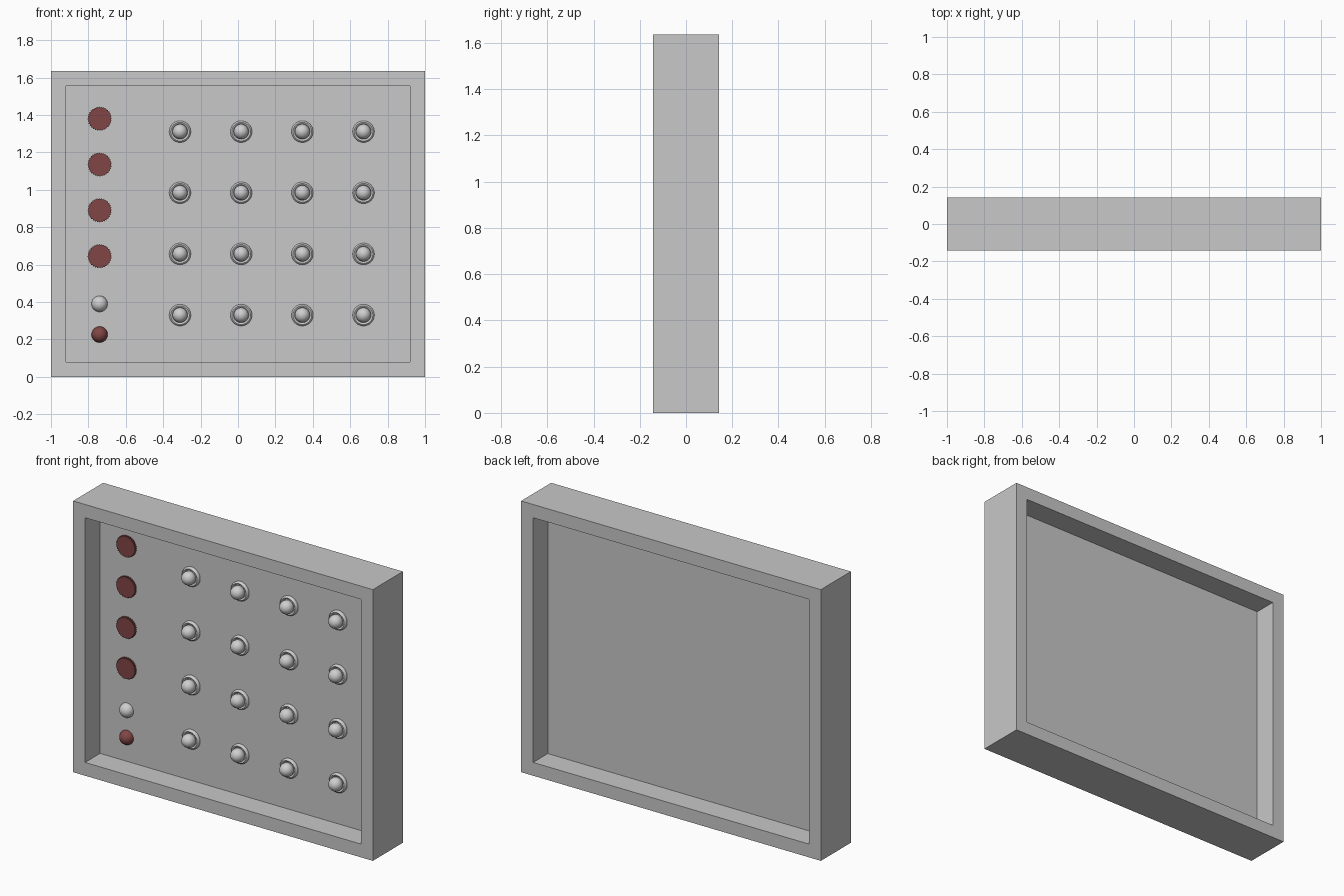
import bpy, bmesh, math

if "Cube" in bpy.data.objects:
    bpy.data.objects.remove(bpy.data.objects["Cube"])


def material(name, rgb):
    m = bpy.data.materials.new(name)
    m.diffuse_color = (*rgb, 1)
    m.use_nodes = True
    m.node_tree.nodes["Principled BSDF"].inputs["Base Color"].default_value = m.diffuse_color
    return m


grey = material("panel grey", (0.58, 0.58, 0.58))
silver = material("button silver", (0.62, 0.62, 0.62))
red = material("dark red", (0.22, 0.06, 0.06))


def finish(name, bm, mat, smooth=False):
    bmesh.ops.recalc_face_normals(bm, faces=bm.faces)
    me = bpy.data.meshes.new(name)
    bm.to_mesh(me)
    bm.free()
    me.materials.append(mat)
    ob = bpy.data.objects.new(name, me)
    bpy.context.collection.objects.link(ob)
    if smooth:
        bpy.ops.object.select_all(action='DESELECT')
        ob.select_set(True)
        bpy.context.view_layer.objects.active = ob
        bpy.ops.object.shade_smooth_by_angle(angle=math.radians(40))
    return ob


def bridge(bm, a, b):
    n = len(a)
    for i in range(n):
        j = (i + 1) % n
        bm.faces.new((a[i], a[j], b[j], b[i]))


def turned(name, profile, x, z, mat, n=32, tooth=0.0):
    """Turn (radius, height) points about the y axis, facing -y, capped at the end."""
    bm = bmesh.new()
    rings = []
    for r, h in profile:
        ring = []
        for i in range(n):
            a = 2 * math.pi * i / n
            rr = r + (tooth if i % 4 < 2 else 0)
            ring.append(bm.verts.new((x + rr * math.cos(a), -h, z + rr * math.sin(a))))
        rings.append(ring)
    for a, b in zip(rings, rings[1:]):
        bridge(bm, a, b)
    bm.faces.new(rings[-1])
    return finish(name, bm, mat, True)


def dome(r, centre, start, steps=9):
    return [(r * math.cos(t), centre + r * math.sin(t)) for t in
            (math.radians(start + (86 - start) * i / steps) for i in range(steps + 1))]


# Frame: four rectangular loops bridged into a deep rim
D, H = 0.143, 1.636
bm = bmesh.new()
loops = []
for inset, y in ((0, -D), (0.08, -D), (0.08, D), (0, D)):
    w, lo, hi = 1 - inset, inset, H - inset
    loops.append([bm.verts.new((px, y, pz)) for px, pz in
                  ((-w, lo), (w, lo), (w, hi), (-w, hi))])
for i in range(4):
    bridge(bm, loops[i], loops[(i + 1) % 4])
finish("frame", bm, grey)

# Thin panel across the middle of the frame
bm = bmesh.new()
bmesh.ops.create_cube(bm, size=1)
for v in bm.verts:
    v.co = (v.co.x * 1.84, v.co.y * 0.003 + 0.0015, H / 2 + v.co.z * (H - 0.16))
finish("back_panel", bm, grey)

# Grid of round push buttons, each a collar with a ball cap
collar = [(0.058, 0), (0.058, 0.008), (0.055, 0.015), (0.050, 0.018), (0.045, 0.016), (0.041, 0.012)]
for row in range(4):
    for col in range(4):
        x, z = -0.31 + 0.327 * col, 0.33 + 0.327 * row
        turned("button_collar", collar, x, z, silver)
        turned("button_cap", dome(0.040, 0.028, -40), x, z, silver)

# Column of ridged dials
for i in range(4):
    turned("dial", [(0.060, 0), (0.060, 0.014)], -0.74, 0.645 + 0.245 * i, red, 128, 0.004)

# Two indicator lamps
turned("silver_lamp", dome(0.043, 0, 0), -0.74, 0.39, silver)
turned("red_lamp", dome(0.043, 0, 0), -0.74, 0.226, red)
